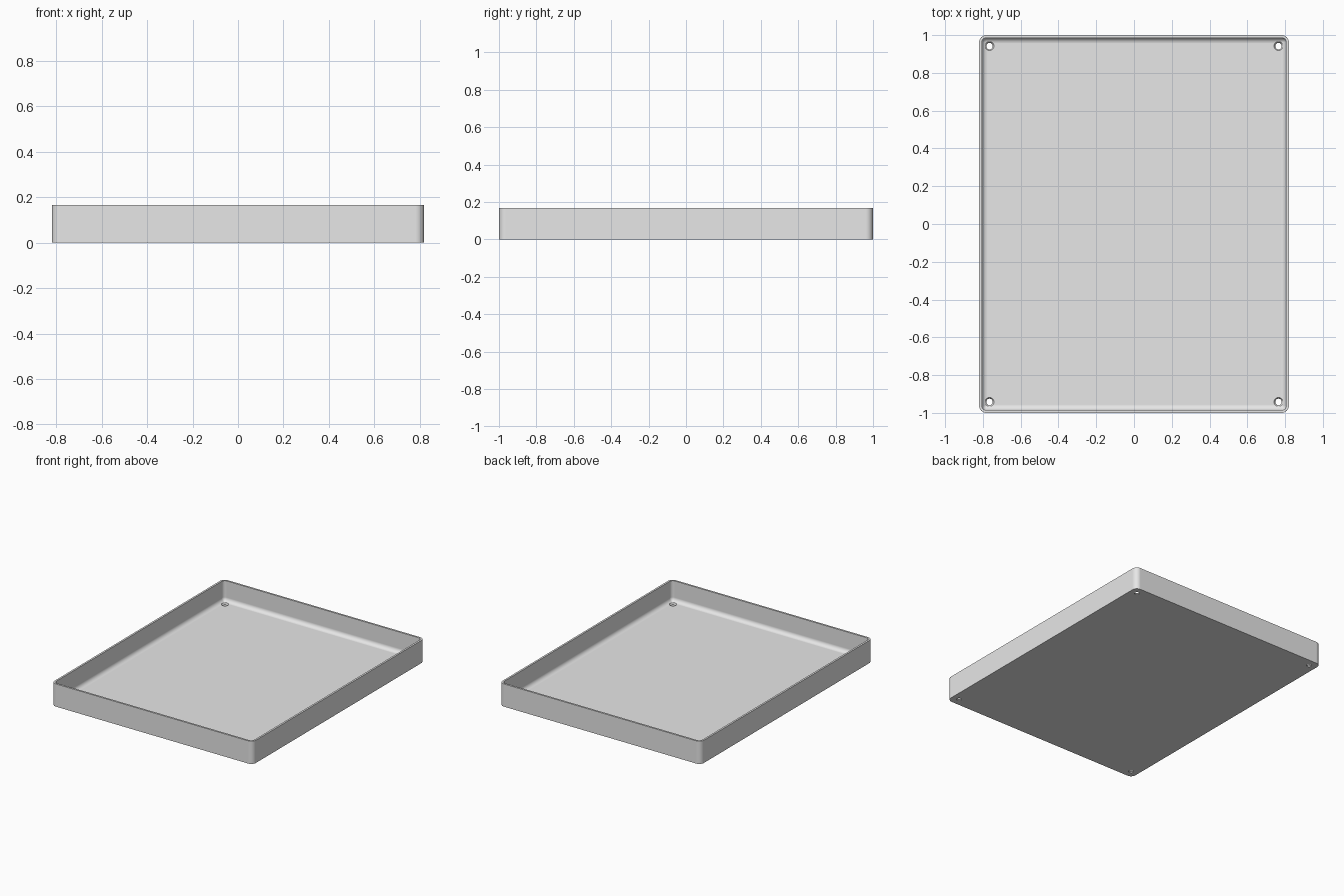
import bpy, bmesh, math

W, L, H = 1.64, 2.0, 0.167      # outer size
WALL, FLOOR = 0.014, 0.016      # thicknesses
CORNER, FILLET = 0.038, 0.03    # outer corner and inner floor radii
HOLE_X, HOLE_Y = 0.765, 0.942

if "Cube" in bpy.data.objects:
    bpy.data.objects.remove(bpy.data.objects["Cube"], do_unlink=True)

grey = bpy.data.materials.new("plain grey")
grey.use_nodes = True
grey.diffuse_color = (0.8, 0.8, 0.8, 1)
grey.node_tree.nodes["Principled BSDF"].inputs["Base Color"].default_value = grey.diffuse_color


def rounded_loop(bm, inset, z, steps=8):
    """Ring of vertices around a rounded rectangle."""
    r = max(CORNER - inset, 0.004)
    cx, cy = W / 2 - inset - r, L / 2 - inset - r
    ring = []
    for q, (sx, sy) in enumerate([(1, 1), (-1, 1), (-1, -1), (1, -1)]):
        for i in range(steps + 1):
            a = math.pi / 2 * (q + i / steps)
            ring.append(bm.verts.new((sx * cx + r * math.cos(a), sy * cy + r * math.sin(a), z)))
    return ring


def circle_loop(bm, x, y, r, z, sides=32):
    """Ring of vertices around a circle."""
    return [bm.verts.new((x + r * math.cos(2 * math.pi * i / sides),
                          y + r * math.sin(2 * math.pi * i / sides), z)) for i in range(sides)]


def skin(bm, rings):
    """Join stacked rings into a closed solid."""
    for a, b in zip(rings, rings[1:]):
        for i in range(len(a)):
            j = (i + 1) % len(a)
            bm.faces.new((a[i], a[j], b[j], b[i]))
    bm.faces.new(rings[0][::-1])
    bm.faces.new(rings[-1])


def finish(bm, name):
    bmesh.ops.recalc_face_normals(bm, faces=bm.faces)
    mesh = bpy.data.meshes.new(name)
    bm.to_mesh(mesh)
    bm.free()
    mesh.materials.append(grey)
    obj = bpy.data.objects.new(name, mesh)
    bpy.context.collection.objects.link(obj)
    return obj


# Tray shell: outer wall, rim, inner wall and filleted floor
bm = bmesh.new()
profile = [(0, 0), (0, H), (WALL, H)]
for i in range(9):
    a = math.pi / 2 * i / 8
    profile.append((WALL + FILLET * (1 - math.cos(a)), FLOOR + FILLET * (1 - math.sin(a))))
skin(bm, [rounded_loop(bm, inset, z) for inset, z in profile])
tray = finish(bm, "tray")

# Countersunk screw holes through the floor corners
bm = bmesh.new()
for x in (-HOLE_X, HOLE_X):
    for y in (-HOLE_Y, HOLE_Y):
        skin(bm, [circle_loop(bm, x, y, r, z) for r, z in
                  [(0.017, -0.02), (0.017, 0.006), (0.024, FLOOR), (0.024, 0.06)]])
cutter = finish(bm, "hole_cutter")
cutter.hide_render = True

cut = tray.modifiers.new("screw holes", 'BOOLEAN')
cut.operation = 'DIFFERENCE'
cut.solver = 'EXACT'
cut.object = cutter
bpy.ops.object.select_all(action='DESELECT')
tray.select_set(True)
bpy.context.view_layer.objects.active = tray
bpy.ops.object.modifier_apply(modifier=cut.name)
bpy.data.objects.remove(cutter, do_unlink=True)

# Smooth rounded corners, crisp edges, flat large faces
bpy.ops.object.shade_smooth_by_angle(angle=math.radians(30))
flat = tray.modifiers.new("flat faces", 'WEIGHTED_NORMAL')
flat.keep_sharp = True
